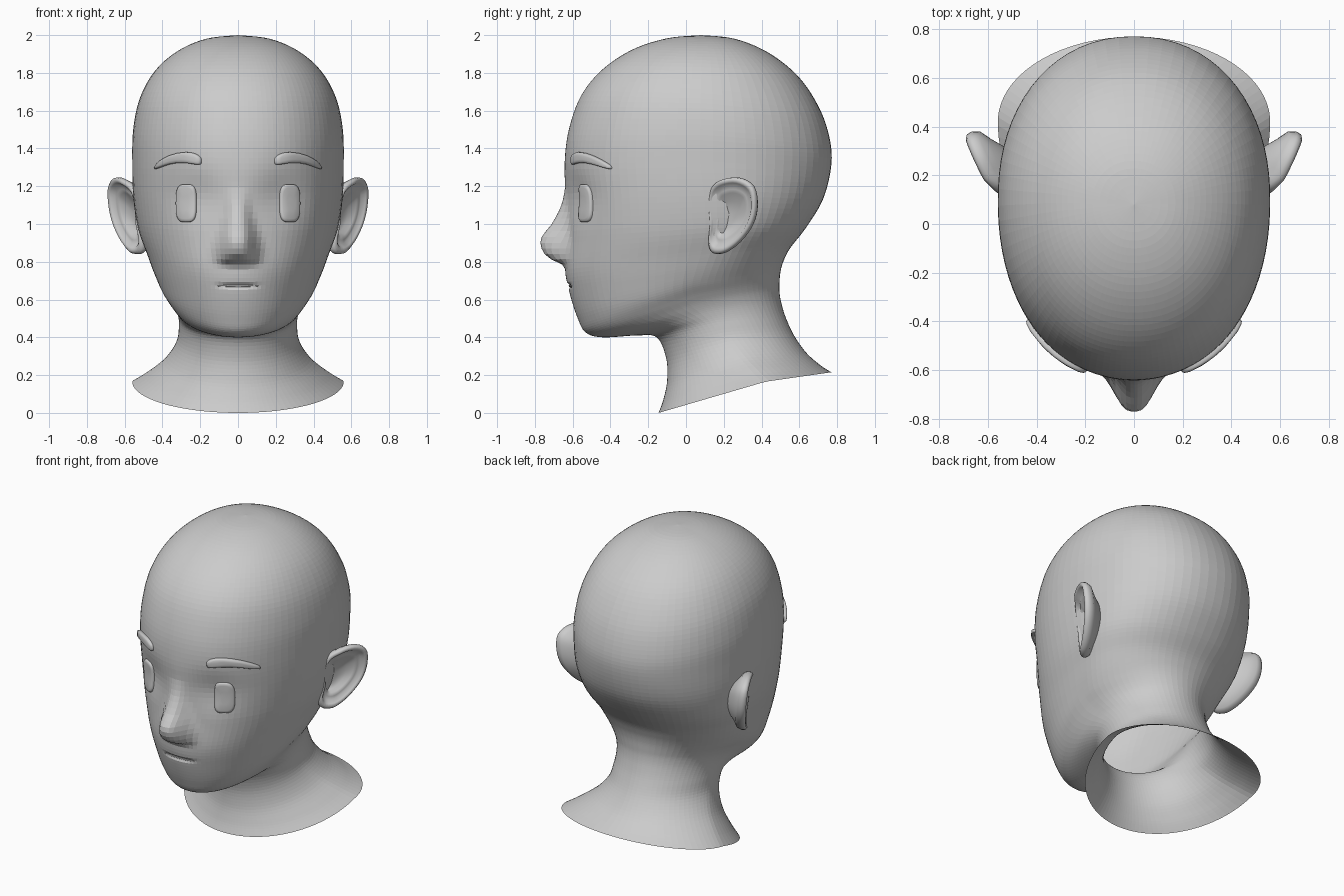
import bpy, bmesh, math
from mathutils import Vector
from mathutils.bvhtree import BVHTree

if "Cube" in bpy.data.objects:
    bpy.data.objects.remove(bpy.data.objects["Cube"])


def catmull(p0, p1, p2, p3, t):
    return [0.5 * (2*b + (c-a)*t + (2*a-5*b+4*c-d)*t*t + (3*b-a-3*c+d)*t**3)
            for a, b, c, d in zip(p0, p1, p2, p3)]


def resample(pts, steps, closed=False):
    n, out = len(pts), []
    for i in range(n if closed else n - 1):
        q = [pts[(i+k) % n] if closed else pts[min(max(i+k, 0), n-1)] for k in (-1, 0, 1, 2)]
        out += [catmull(*q, s / steps) for s in range(steps)]
    return out if closed else out + [list(pts[-1])]


def lerp_table(table, z):
    for (z0, a), (z1, b) in zip(table, table[1:]):
        if z0 <= z <= z1:
            t = (z - z0) / (z1 - z0)
            return a + (b - a) * t
    return 0.0


def loft(bm, loops, cap_start=False, cap_end=False):
    rings = [[bm.verts.new(p) for p in loop] for loop in loops]
    n = len(rings[0])
    for r, s in zip(rings, rings[1:]):
        for i in range(n):
            bm.faces.new((r[i], r[(i+1) % n], s[(i+1) % n], s[i]))
    if cap_start:
        bm.faces.new(rings[0][::-1])
    if cap_end:
        bm.faces.new(rings[-1])


def finish(name, bm, mirror=False, smooth=False):
    bmesh.ops.remove_doubles(bm, verts=bm.verts, dist=0.0004)
    bmesh.ops.recalc_face_normals(bm, faces=bm.faces)
    me = bpy.data.meshes.new(name)
    bm.to_mesh(me)
    ob = bpy.data.objects.new(name, me)
    bpy.context.collection.objects.link(ob)
    for p in me.polygons:
        p.use_smooth = smooth
    if mirror:
        ob.modifiers.new("Mirror", 'MIRROR')
    return ob


# Head and neck: tilted rings (front y,z | side x,y,z | back y,z)
RINGS = [
    (.08, 2.0, 0, .08, 2.0, .08, 2.0),
    (-.10, 1.983, .17, .09, 1.98, .26, 1.98),
    (-.28, 1.925, .32, .10, 1.915, .44, 1.905),
    (-.44, 1.82, .44, .10, 1.81, .60, 1.775),
    (-.555, 1.68, .52, .10, 1.665, .71, 1.605),
    (-.62, 1.50, .555, .10, 1.50, .763, 1.44),
    (-.643, 1.32, .56, .10, 1.33, .768, 1.30),
    (-.638, 1.13, .555, .12, 1.15, .725, 1.13),
    (-.63, .93, .53, .13, .98, .635, .98),
    (-.64, .76, .48, .10, .84, .55, .87),
    (-.615, .63, .445, .07, .75, .515, .80),
    (-.573, .50, .41, .05, .68, .50, .745),
    (-.53, .425, .37, .06, .625, .495, .69),
    (-.44, .40, .34, .09, .58, .495, .64),
    (-.26, .41, .32, .13, .53, .505, .58),
    (-.155, .40, .313, .18, .47, .53, .50),
    (-.105, .29, .325, .23, .38, .575, .405),
    (-.10, .17, .385, .30, .29, .64, .315),
    (-.12, .07, .48, .37, .215, .715, .25),
    (-.145, 0, .56, .42, .165, .77, .215)]
NOSE = resample([(.76, 0), (.79, .02), (.815, .08), (.85, .12), (.90, .14), (.94, .13),
                 (1.0, .08), (1.1, .025), (1.2, 0)], 5)
HALF = 44


def head_point(r, t):
    fy, fz, w, sy, sz, by, bz = r
    p = .93 + .07 * min(1, max(0, (1.0 - sz) / .4))
    s, c = abs(math.sin(t)) ** p, abs(math.cos(t)) ** p
    ey, ez = (fy, fz) if math.cos(t) > 0 else (by, bz)
    x, y, z = w * s, sy + (ey - sy) * c, sz + (ez - sz) * c
    if y < -.2:
        # nose bulge, shallow eye sockets and mouth notch
        width = .095 - .2 * min(.2, max(0, z - .88))
        y -= lerp_table(NOSE, z) * math.exp(-(x / width) ** 3)
        y += .034 * math.exp(-((x - .23) / .14) ** 2 - ((z - 1.14) / .13) ** 2)
        y += .014 * math.exp(-(x / .1) ** 4 - ((z - .672) / .012) ** 2)
    return Vector((x, y, z))


bm = bmesh.new()
loops = []
for r in resample(RINGS, 6):
    side = [head_point(r, math.pi * (i / HALF) ** 1.35) for i in range(HALF + 1)]
    side[0].x = side[-1].x = 0
    loops.append(side + [Vector((-v.x, v.y, v.z)) for v in side[-2:0:-1]])
loft(bm, loops)
bmesh.ops.remove_doubles(bm, verts=bm.verts, dist=0.0004)
tree = BVHTree.FromBMesh(bm)
finish("head_and_neck", bm)


# Raised pads laid on the face: eyes, eyebrows, mouth
def pad(name, shape, height, mirror=True, power=.6, n=32):
    def hit(u, v):
        x, z = shape(u, v)
        return tree.ray_cast(Vector((x, -2, z)), Vector((0, 1, 0)))[:2]
    normal = sum((hit(u, 0)[1] for u in (-.8, -.4, 0, .4, .8)), Vector())
    if normal.y > 0:
        normal.negate()
    normal.normalize()
    loops = []
    for k, h in ((1, -.02), (1, .5 * height), (.95, .8 * height), (.82, height), (.4, height * 1.1)):
        loop = []
        for i in range(n):
            c, s = math.cos(2*math.pi*i/n), math.sin(2*math.pi*i/n)
            u = k * math.copysign(abs(c) ** power, c)
            v = k * math.copysign(abs(s) ** power, s)
            loop.append(hit(u, v)[0] + normal * h)
        loops.append(loop)
    b = bmesh.new()
    loft(b, loops, True, True)
    finish(name, b, mirror, True)


pad("eye", lambda u, v: (.272 + .053*u, 1.11 + .10*v), .018)
pad("eyebrow", lambda u, v: (.315 + .122*u, 1.35 - .0175*u - .0345*u*u + (.026 - .008*u)*v), .02)
pad("mouth", lambda u, v: (.11*u, .672 + .005*v), .006, False, .9)

# Ears: outline (distance outward along the ear, z), lofted through rim and bowl
EAR = [(.01, 1.10), (.03, 1.19), (.10, 1.235), (.20, 1.245), (.285, 1.20), (.305, 1.10),
       (.28, 1.0), (.21, .91), (.12, .85), (.04, .845), (.01, .90), (.02, 1.0)]
outline = resample(EAR, 4, True)
along, out = Vector((.43, .90, 0)), Vector((.90, -.43, 0))


def ear_loop(scale, depth, ca=.13, cz=1.06):
    loop = []
    for a, z in outline:
        a, z = ca + (a - ca) * scale, cz + (z - cz) * scale
        # front edge sinks flush into the head
        d = depth - .03 * max(0, 1 - a / .1)
        p = Vector((.545 + (z - 1.1) * .12, .10, z)) + along * a + out * d
        loop.append(p)
    return loop


bm = bmesh.new()
loft(bm, [ear_loop(.5, -.11, .06), ear_loop(.74, -.065, .09), ear_loop(.93, -.04),
          ear_loop(1, -.012), ear_loop(.99, .008), ear_loop(.92, .018), ear_loop(.84, .01),
          ear_loop(.76, -.012), ear_loop(.66, -.012), ear_loop(.56, -.02),
          ear_loop(.42, -.045, .11, 1.03), ear_loop(.2, -.055, .09, 1.02)], True, True)
finish("ear", bm, True, True)
